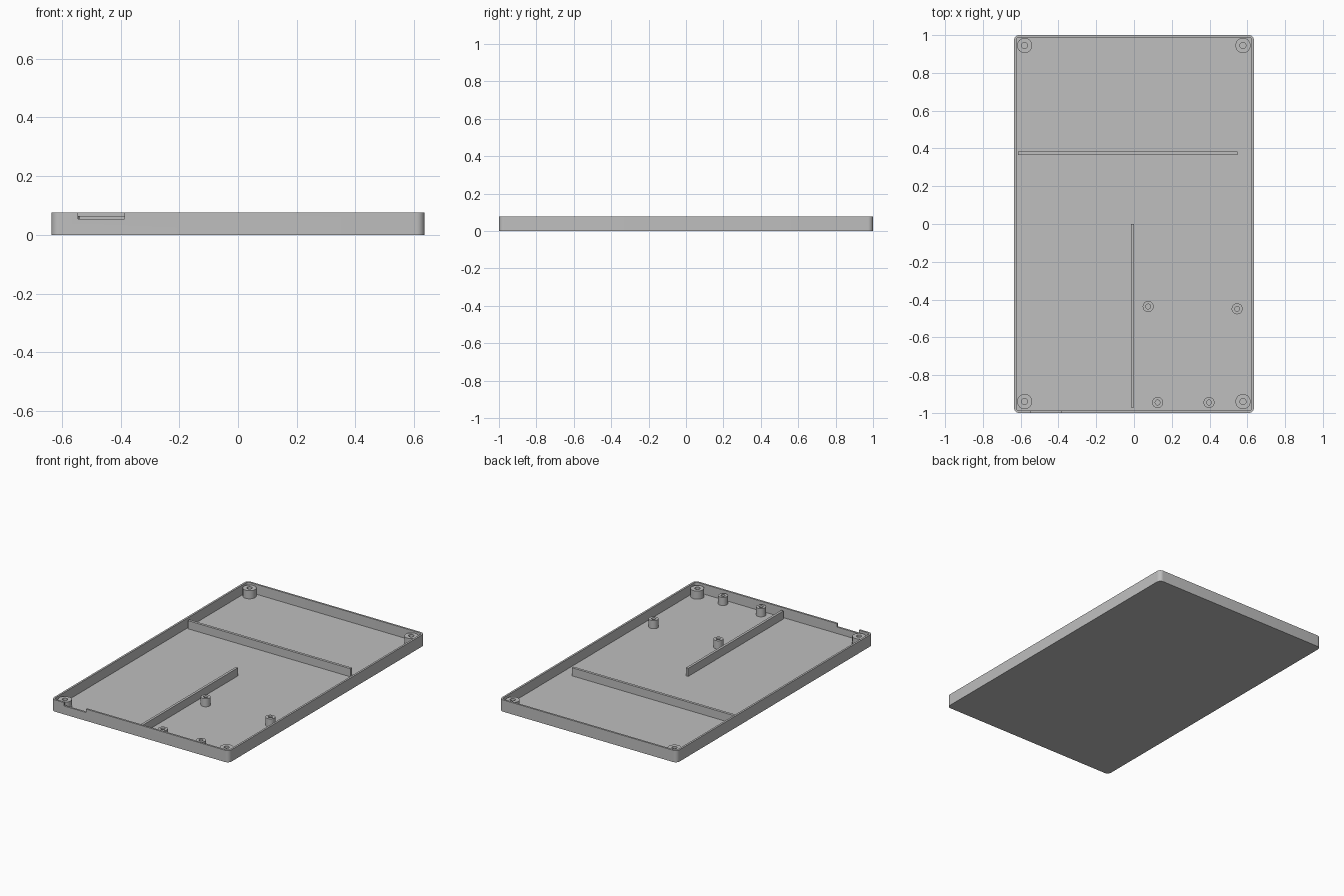
import bpy, bmesh, math

if "Cube" in bpy.data.objects:
    bpy.data.objects.remove(bpy.data.objects["Cube"])

HX, HY, HEIGHT = 0.635, 1.0, 0.076   # half width, half length, rim height
WALL, FLOOR, RADIUS = 0.0125, 0.0125, 0.027
INNER_TOP = 0.065                    # top of posts and ribs

grey = bpy.data.materials.new("plastic grey")
grey.use_nodes = True
colour = (0.52, 0.52, 0.52, 1)
grey.diffuse_color = colour
grey.node_tree.nodes["Principled BSDF"].inputs["Base Color"].default_value = colour


def finish(bm, name, smooth=False):
    bmesh.ops.recalc_face_normals(bm, faces=bm.faces)
    mesh = bpy.data.meshes.new(name)
    bm.to_mesh(mesh)
    bm.free()
    obj = bpy.data.objects.new(name, mesh)
    bpy.context.collection.objects.link(obj)
    mesh.materials.append(grey)
    if smooth:
        bpy.ops.object.select_all(action="DESELECT")
        obj.select_set(True)
        bpy.context.view_layer.objects.active = obj
        bpy.ops.object.shade_smooth_by_angle(angle=math.radians(30))
    return obj


def loft(rings, name, cap_start=True, cap_end=True, smooth=True):
    """Skin a list of closed point rings."""
    bm = bmesh.new()
    loops = [[bm.verts.new(p) for p in ring] for ring in rings]
    n = len(loops[0])
    for a, b in zip(loops, loops[1:]):
        for i in range(n):
            j = (i + 1) % n
            bm.faces.new((a[i], a[j], b[j], b[i]))
    if cap_start:
        bm.faces.new(loops[0])
    if cap_end:
        bm.faces.new(loops[-1])
    return finish(bm, name, smooth)


def rounded_rect(inset, z, steps=8):
    r = RADIUS - inset
    cx, cy = HX - RADIUS, HY - RADIUS
    ring = []
    for q, (sx, sy) in enumerate(((1, 1), (-1, 1), (-1, -1), (1, -1))):
        for s in range(steps + 1):
            a = (q + s / steps) * math.pi / 2
            ring.append((sx * cx + r * math.cos(a), sy * cy + r * math.sin(a), z))
    return ring


def circle(x, y, r, z, n=32):
    return [(x + r * math.cos(2 * math.pi * i / n),
             y + r * math.sin(2 * math.pi * i / n), z) for i in range(n)]


def box(name, x0, x1, y0, y1, z0, z1):
    bm = bmesh.new()
    bmesh.ops.create_cube(bm, size=1)
    for v in bm.verts:
        v.co = (x0 if v.co.x < 0 else x1,
                y0 if v.co.y < 0 else y1,
                z0 if v.co.z < 0 else z1)
    return finish(bm, name)


def post(name, x, y, r, hole):
    """Hollow screw post standing on the floor."""
    loft([circle(x, y, r, FLOOR), circle(x, y, r, INNER_TOP),
          circle(x, y, hole, INNER_TOP), circle(x, y, hole, FLOOR + 0.001)],
         name, cap_start=False)


# Open tray with rounded corners
tray = loft([rounded_rect(0, 0), rounded_rect(0, HEIGHT),
             rounded_rect(WALL, HEIGHT), rounded_rect(WALL, FLOOR)], "tray")

# Cable notch in the front wall
cutter = box("notch_cutter", -0.545, -0.387, -HY - 0.05, -HY + WALL + 0.004, 0.054, 0.1)
cutter.hide_render = True
cutter.hide_viewport = True
cut = tray.modifiers.new("notch", "BOOLEAN")
cut.operation = "DIFFERENCE"
cut.solver = "EXACT"
cut.object = cutter

# Corner screw posts
for side, x in (("right", -0.579), ("left", 0.577)):
    for end, y in (("front", -0.94), ("back", 0.945)):
        post(f"corner_post_{end}_{side}", x, y, 0.04, 0.016)

# Small board posts
for i, (x, y) in enumerate(((0.075, -0.437), (0.546, -0.449),
                            (0.125, -0.945), (0.397, -0.945))):
    post(f"board_post_{i + 1}", x, y, 0.029, 0.013)

# Dividing ribs
box("cross_rib", -0.615, 0.548, 0.366, 0.383, FLOOR, INNER_TOP)
box("long_rib", -0.016, 0.0, -0.972, 0.0, FLOOR, INNER_TOP)
